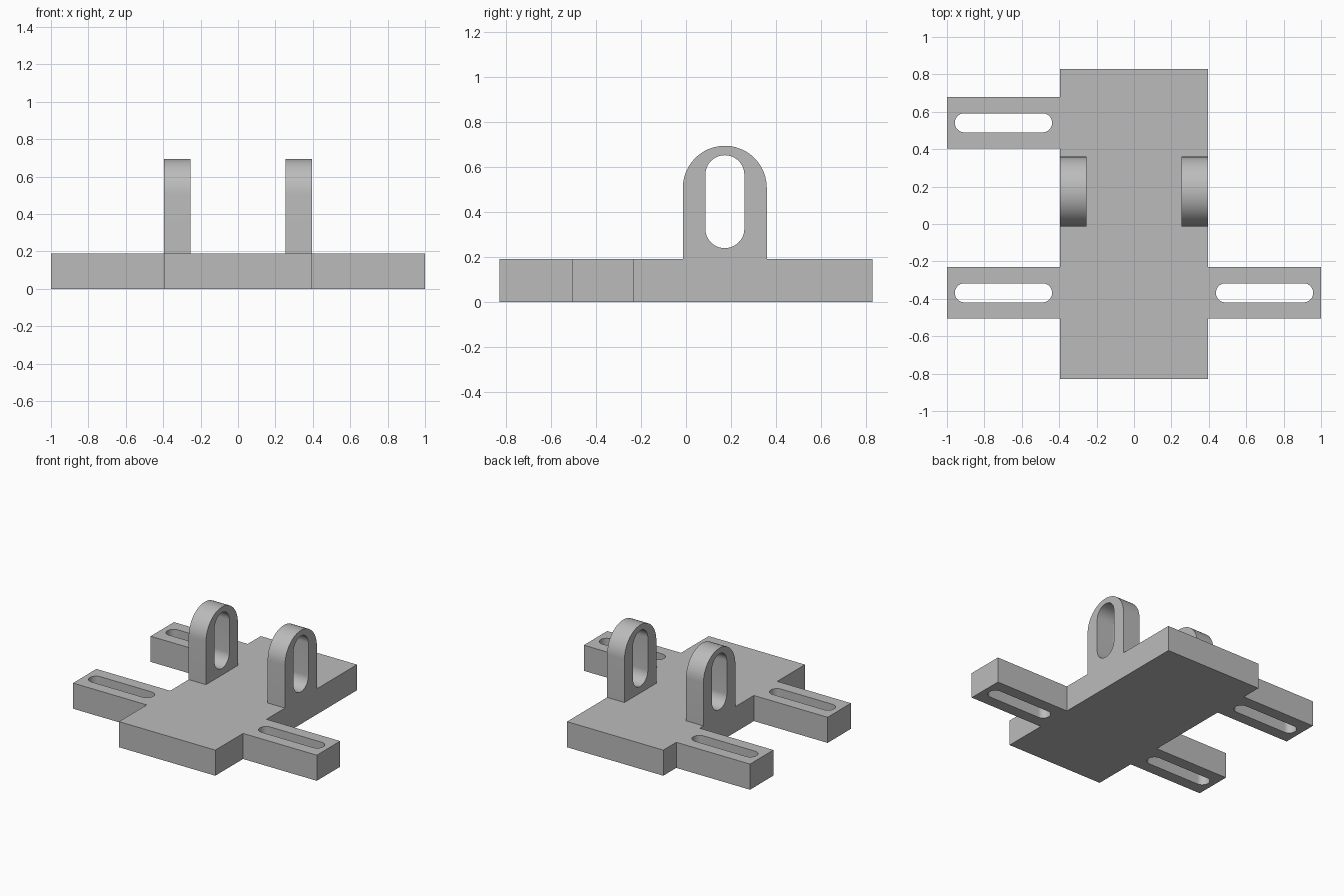
import bpy, bmesh
from math import sin, cos, pi, radians
from mathutils import Matrix, Vector

cube = bpy.data.objects.get("Cube")
if cube:
    bpy.data.objects.remove(cube, do_unlink=True)

grey = bpy.data.materials.new("plain_grey")
grey.use_nodes = True
grey.diffuse_color = (0.5, 0.5, 0.5, 1)
grey.node_tree.nodes["Principled BSDF"].inputs["Base Color"].default_value = grey.diffuse_color

HALF_WIDTH, HALF_DEPTH, THICK = 0.395, 0.83, 0.19
ARM_HALF, SLOT_R = 0.137, 0.051
STEPS = 24


def arc(cx, cy, r, start, end):
    return [(cx + r * cos(start + (end - start) * i / STEPS),
             cy + r * sin(start + (end - start) * i / STEPS)) for i in range(STEPS + 1)]


def slot(cx, cy, half_length, r):
    """Rounded slot outline lying along the first axis."""
    run = half_length - r
    return arc(cx + run, cy, r, -pi / 2, pi / 2) + arc(cx - run, cy, r, pi / 2, 3 * pi / 2)


def extrude_profile(name, loops, depth, matrix=Matrix()):
    """Fill an outline with holes and extrude it along its normal."""
    bm = bmesh.new()
    for loop in loops:
        verts = [bm.verts.new((u, v, 0)) for u, v in loop]
        for a, b in zip(verts, verts[1:] + verts[:1]):
            bm.edges.new((a, b))
    bmesh.ops.triangle_fill(bm, edges=bm.edges[:], use_beauty=True, normal=(0, 0, 1))
    ext = bmesh.ops.extrude_face_region(bm, geom=bm.faces[:], use_keep_orig=True)
    top = [g for g in ext["geom"] if isinstance(g, bmesh.types.BMVert)]
    bmesh.ops.translate(bm, verts=top, vec=Vector((0, 0, depth)))
    bmesh.ops.transform(bm, matrix=matrix, verts=bm.verts[:])
    bmesh.ops.recalc_face_normals(bm, faces=bm.faces[:])
    mesh = bpy.data.meshes.new(name)
    bm.to_mesh(mesh)
    bm.free()
    mesh.materials.append(grey)
    obj = bpy.data.objects.new(name, mesh)
    bpy.context.collection.objects.link(obj)
    bpy.ops.object.select_all(action="DESELECT")
    obj.select_set(True)
    bpy.context.view_layer.objects.active = obj
    bpy.ops.object.shade_smooth_by_angle(angle=radians(30))
    return obj


# Base plate with three slotted arms, as one outline
W, D, A = HALF_WIDTH, HALF_DEPTH, ARM_HALF
FRONT_Y, BACK_Y = -0.368, 0.541


def arm(side, y):
    """Arm corners, from front to back."""
    return [(side * W, y - A), (side, y - A), (side, y + A), (side * W, y + A)]


outline = ([(-W, -D), (W, -D)] + arm(1, FRONT_Y) + [(W, D), (-W, D)]
           + arm(-1, BACK_Y)[::-1] + arm(-1, FRONT_Y)[::-1])
slots = [slot(side * 0.698, y, 0.26, SLOT_R)
         for side, y in ((1, FRONT_Y), (-1, FRONT_Y), (-1, BACK_Y))]
extrude_profile("base_plate", [outline] + slots, THICK)

# Two upright lugs with rounded tops and tall slots
LUG_Y, LUG_R, LUG_TOP, LUG_THICK = 0.173, 0.187, 0.695, 0.142
lug_outline = ([(LUG_Y - LUG_R, THICK), (LUG_Y + LUG_R, THICK)]
               + arc(LUG_Y, LUG_TOP - LUG_R, LUG_R, 0, pi))
lug_slot = [(v, u) for u, v in slot(0.446, LUG_Y, 0.207, 0.087)]
# Profile axes map to y and z, the extrusion runs along x
upright = Matrix(((0, 0, 1, 0), (1, 0, 0, 0), (0, 1, 0, 0), (0, 0, 0, 1)))
for name, x in (("right_lug", -W), ("left_lug", W - LUG_THICK)):
    extrude_profile(name, [lug_outline, lug_slot], LUG_THICK,
                    Matrix.Translation((x, 0, 0)) @ upright)
